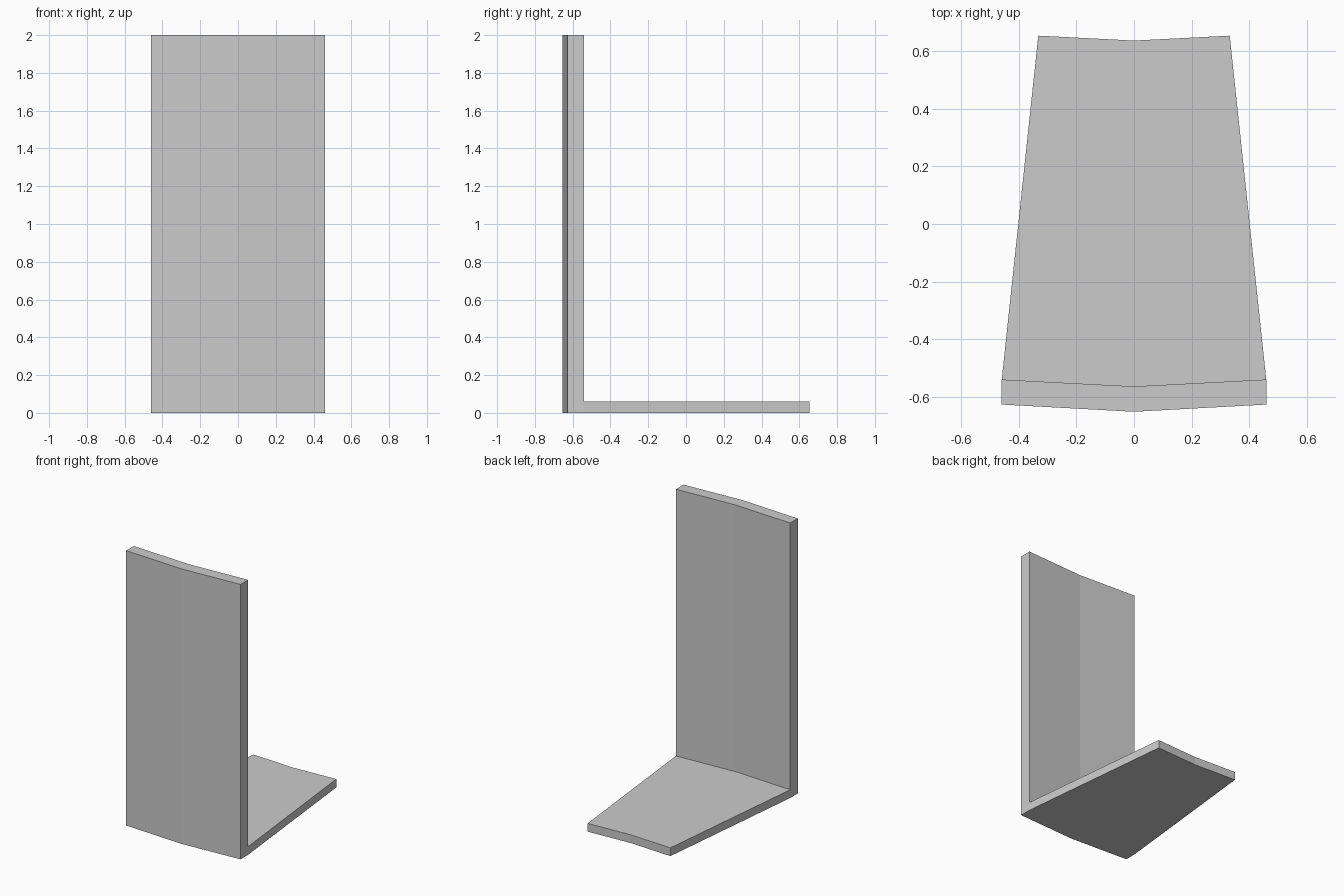
import bpy
import bmesh

cube = bpy.data.objects.get("Cube")
if cube:
    bpy.data.objects.remove(cube, do_unlink=True)

# Material
grey = bpy.data.materials.new("light grey")
grey.use_nodes = True
colour = (0.6, 0.6, 0.6, 1)
grey.diffuse_color = colour
grey.node_tree.nodes["Principled BSDF"].inputs["Base Color"].default_value = colour

HEIGHT, SLAB = 2.0, 0.06
HALF_WALL, HALF_TOE = 0.46, 0.333


def section(bm, side, front, back, toe):
    """L-shaped slice through the panel; side is -1, 0 or 1."""
    wall_x, toe_x = side * HALF_WALL, side * HALF_TOE
    outline = [
        (wall_x, front, 0), (wall_x, back, 0), (toe_x, toe, 0),
        (toe_x, toe, SLAB), (wall_x, back, SLAB),
        (wall_x, back, HEIGHT), (wall_x, front, HEIGHT), (wall_x, front, SLAB),
    ]
    return [bm.verts.new(p) for p in outline]


# Upright wall and tapering base, bent slightly along the centre line
bm = bmesh.new()
edge = (-0.628, -0.541, 0.655)
middle = (-0.653, -0.565, 0.638)
slices = [section(bm, s, *(edge if s else middle)) for s in (-1, 0, 1)]
for a, b in zip(slices, slices[1:]):
    for i in range(len(a)):
        j = (i + 1) % len(a)
        bm.faces.new((a[i], a[j], b[j], b[i]))

# Ends: corner block, base edge and wall edge
for end in (slices[0], slices[-1]):
    for quad in ((0, 1, 4, 7), (1, 2, 3, 4), (7, 4, 5, 6)):
        bm.faces.new([end[i] for i in quad])
bmesh.ops.recalc_face_normals(bm, faces=bm.faces)

mesh = bpy.data.meshes.new("bent_wall_panel")
bm.to_mesh(mesh)
bm.free()
mesh.materials.append(grey)
panel = bpy.data.objects.new("bent_wall_panel", mesh)
bpy.context.collection.objects.link(panel)
